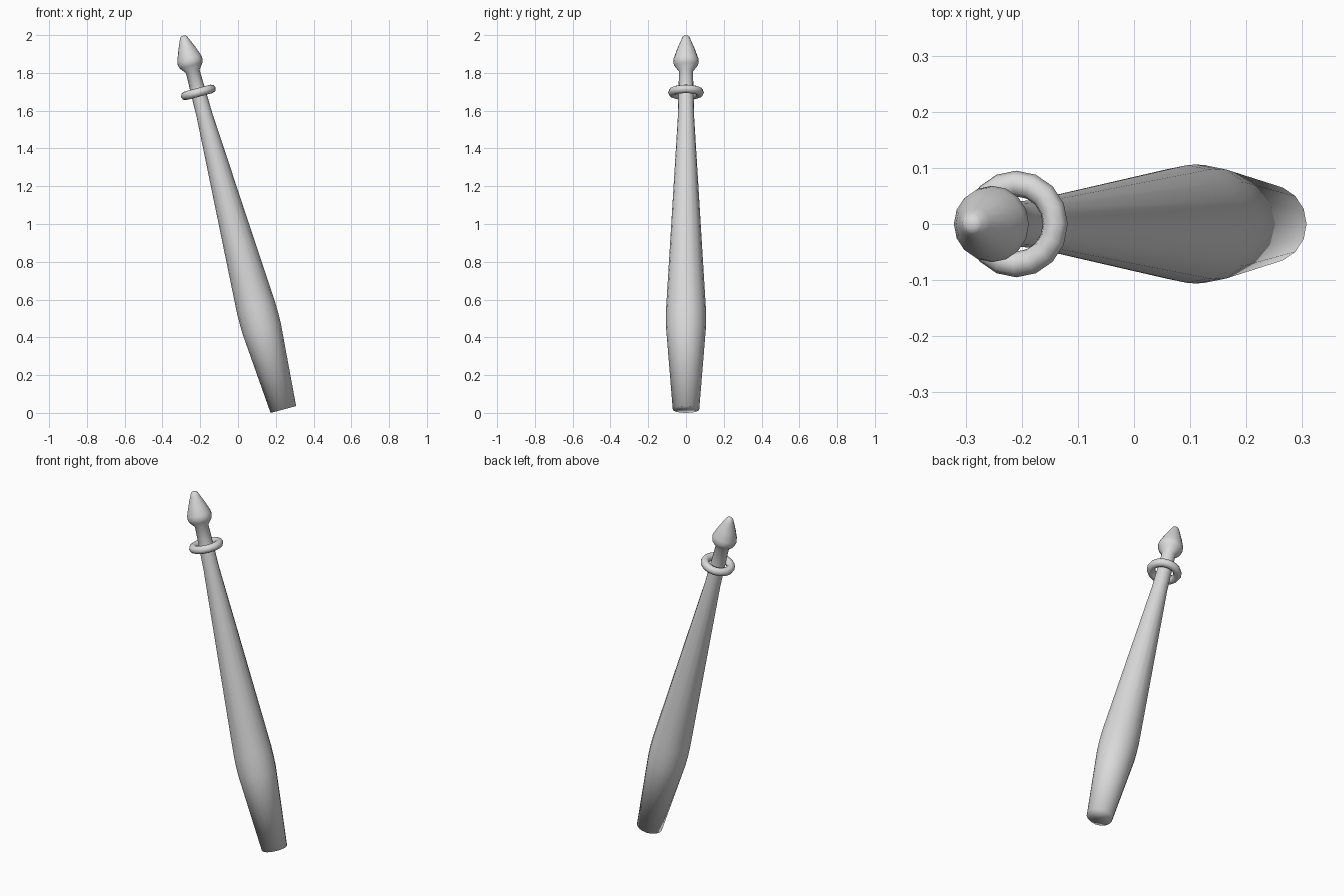
import bpy, math
from mathutils import Matrix

if "Cube" in bpy.data.objects:
    bpy.data.objects.remove(bpy.data.objects["Cube"])

SIDES = 16
TILT = math.radians(-15)
PLACE = Matrix.Translation((0.24, 0, 0.018)) @ Matrix.Rotation(TILT, 4, 'Y')

grey = bpy.data.materials.new("light grey")
grey.diffuse_color = (0.7, 0.7, 0.7, 1)
grey.use_nodes = True
grey.node_tree.nodes["Principled BSDF"].inputs["Base Color"].default_value = grey.diffuse_color


def lathe(name, profile, closed=False):
    """Revolve (radius, height) points about the tilted axis."""
    n = len(profile)
    verts = []
    for r, h in profile:
        for i in range(SIDES):
            a = 2 * math.pi * i / SIDES
            verts.append((r * math.cos(a), r * math.sin(a), h))
    faces = []
    for j in range(n if closed else n - 1):
        a, b = j * SIDES, (j + 1) % n * SIDES
        for i in range(SIDES):
            k = (i + 1) % SIDES
            faces.append((a + i, a + k, b + k, b + i))
    if not closed:
        faces.append(tuple(reversed(range(SIDES))))
        faces.append(tuple(range((n - 1) * SIDES, n * SIDES)))
    mesh = bpy.data.meshes.new(name)
    mesh.from_pydata(verts, [], faces)
    mesh.transform(PLACE)
    mesh.materials.append(grey)
    for p in mesh.polygons:
        p.use_smooth = True
    ob = bpy.data.objects.new(name, mesh)
    bpy.context.collection.objects.link(ob)
    return ob


# swelling shaft, slim neck and pointed finial
lathe("shaft", [
    (0.070, 0.0), (0.105, 0.442), (0.106, 0.50), (0.105, 0.56),
    (0.043, 1.607), (0.040, 1.74), (0.037, 1.853),
    (0.062, 1.885), (0.068, 1.905), (0.065, 1.925), (0.049, 1.97),
    (0.028, 2.02), (0.018, 2.042), (0.009, 2.049)])

# round collar ring
lathe("collar", [
    (0.072 + 0.023 * math.cos(t * math.pi / 4),
     1.738 + 0.023 * math.sin(t * math.pi / 4)) for t in range(8)], closed=True)
